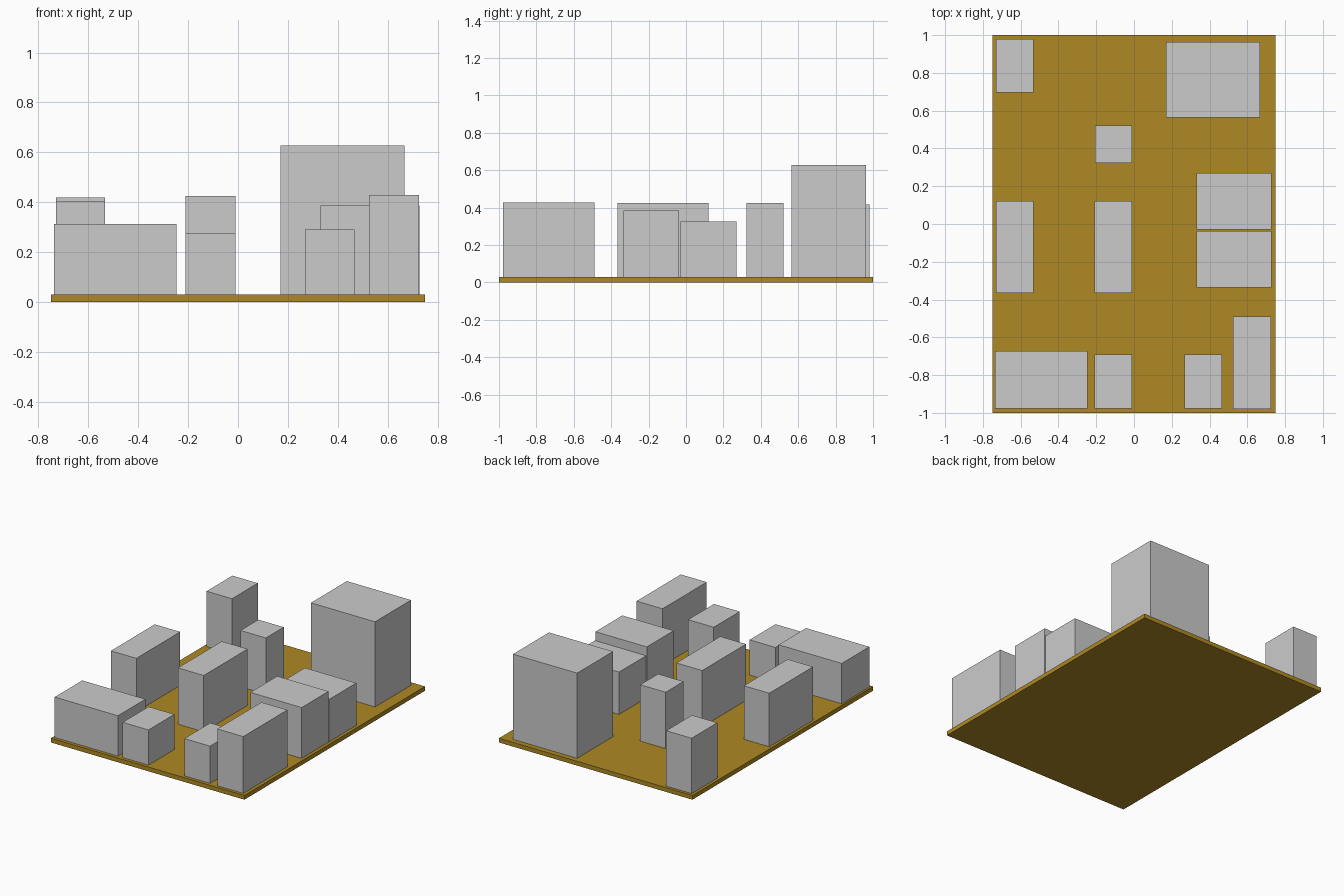
import bpy

if "Cube" in bpy.data.objects:
    bpy.data.objects.remove(bpy.data.objects["Cube"])

BASE_TOP = 0.03


def block(name, x0, x1, y0, y1, z0, z1):
    """Axis-aligned box between the given limits."""
    bpy.ops.mesh.primitive_cube_add(
        size=1, location=((x0 + x1) / 2, (y0 + y1) / 2, (z0 + z1) / 2))
    ob = bpy.context.object
    ob.name = name
    ob.scale = (x1 - x0, y1 - y0, z1 - z0)
    bpy.ops.object.transform_apply(location=False, rotation=False, scale=True)
    return ob


# Ground slab
slab = block("ground_slab", -0.75, 0.75, -1, 1, 0, BASE_TOP)
earth = bpy.data.materials.new("earth_brown")
earth.diffuse_color = (0.42, 0.25, 0.017, 1)
earth.use_nodes = True
earth.node_tree.nodes["Principled BSDF"].inputs["Base Color"].default_value = earth.diffuse_color
slab.data.materials.append(earth)

# Buildings: x min, x max, y min, y max, roof height
buildings = {
    "back_left_tower": (-0.73, -0.533, 0.695, 0.98, 0.418),
    "back_right_hall": (0.17, 0.667, 0.565, 0.963, 0.627),
    "centre_small_tower": (-0.207, -0.01, 0.323, 0.521, 0.425),
    "right_house_low": (0.33, 0.728, -0.03, 0.27, 0.327),
    "right_house_high": (0.33, 0.728, -0.335, -0.037, 0.386),
    "left_long_house": (-0.73, -0.533, -0.365, 0.121, 0.405),
    "centre_long_house": (-0.21, -0.01, -0.365, 0.121, 0.425),
    "front_left_hall": (-0.737, -0.247, -0.977, -0.672, 0.313),
    "front_centre_house": (-0.21, -0.01, -0.977, -0.69, 0.277),
    "front_right_house": (0.268, 0.467, -0.977, -0.69, 0.291),
    "front_right_long_house": (0.525, 0.726, -0.979, -0.49, 0.428),
}
for name, (x0, x1, y0, y1, roof) in buildings.items():
    block(name, x0, x1, y0, y1, BASE_TOP, roof)
